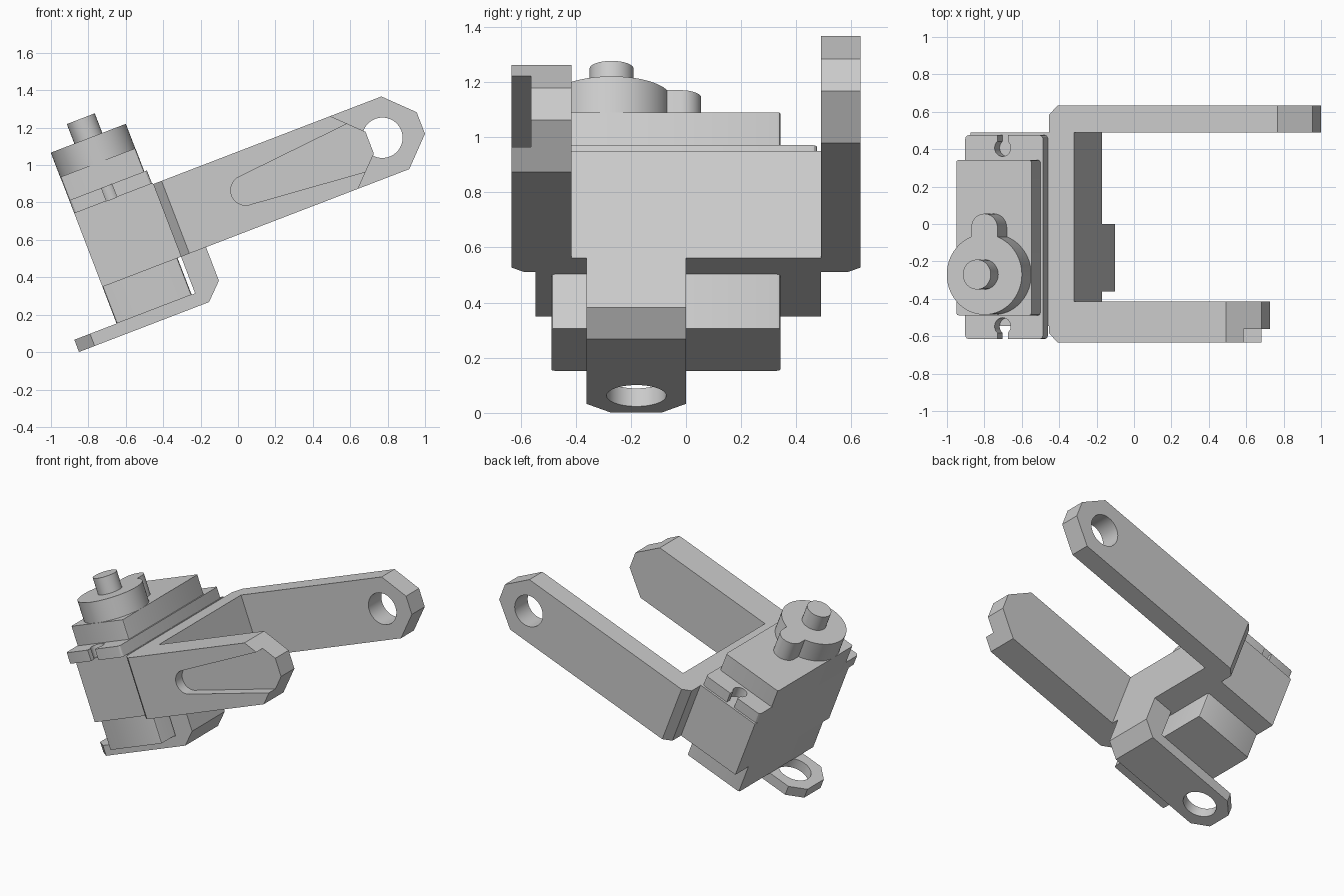
import bpy, bmesh
from math import radians, pi, sin, cos
from mathutils import Matrix

cube = bpy.data.objects.get("Cube")
if cube:
    bpy.data.objects.remove(cube, do_unlink=True)

grey = bpy.data.materials.new("plain_grey")
grey.use_nodes = True
grey.diffuse_color = (0.6, 0.6, 0.6, 1)
grey.node_tree.nodes["Principled BSDF"].inputs["Base Color"].default_value = (0.6, 0.6, 0.6, 1)

parts = []


def prism(name, outline, lo, hi, axis="z", bevel=None, keep=True):
    """Extrude an outline along z (plan) or y (side); bevel = (size, segments, edge rule)."""
    bm = bmesh.new()
    place = (lambda a, b: (a, b, lo)) if axis == "z" else (lambda a, b: (a, lo, b))
    face = bm.faces.new([bm.verts.new(place(a, b)) for a, b in outline])
    grown = bmesh.ops.extrude_face_region(bm, geom=[face])["geom"]
    move = (0, 0, hi - lo) if axis == "z" else (0, hi - lo, 0)
    bmesh.ops.translate(bm, verts=[v for v in grown if isinstance(v, bmesh.types.BMVert)], vec=move)
    bmesh.ops.recalc_face_normals(bm, faces=bm.faces)
    for size, segments, rule in bevel or []:
        edges = [e for e in bm.edges if rule(e.verts[0].co, e.verts[1].co)]
        bmesh.ops.bevel(bm, geom=edges, offset=size, segments=segments, profile=0.5, affect="EDGES")
    mesh = bpy.data.meshes.new(name)
    bm.to_mesh(mesh)
    bm.free()
    mesh.materials.append(grey)
    obj = bpy.data.objects.new(name, mesh)
    bpy.context.collection.objects.link(obj)
    if keep:
        parts.append(obj)
    return obj


def rect(x0, x1, y0, y1):
    return [(x0, y0), (x1, y0), (x1, y1), (x0, y1)]


def arc(cx, cy, r, start=0, end=2 * pi, n=48):
    closed = end - start > 6.28
    steps = n if closed else n - 1
    return [(cx + r * cos(start + (end - start) * i / steps),
             cy + r * sin(start + (end - start) * i / steps)) for i in range(n)]


def combine(obj, other, operation="DIFFERENCE"):
    mod = obj.modifiers.new("combine", "BOOLEAN")
    mod.operation, mod.object, mod.solver = operation, other, "EXACT"
    bpy.context.view_layer.objects.active = obj
    bpy.ops.object.modifier_apply(modifier=mod.name)
    bpy.data.objects.remove(other, do_unlink=True)


def upright(a, b):
    return abs(a.x - b.x) < 1e-4 and abs(a.y - b.y) < 1e-4


def along_y(a, b):
    return abs(a.x - b.x) < 1e-4 and abs(a.z - b.z) < 1e-4


# Main dimensions, in the untilted frame
LOW, HIGH, MID = 0.589, 1.005, 0.797
WALL, INNER = -0.10, 0.043
SIDE = 0.633
LEFT, RIGHT = -0.55, -0.12
AXIS = -0.336

# Forked bracket: two arms on a cross wall, ends and outer corners chamfered
fork = [(WALL, -SIDE), (1.06, -SIDE), (1.06, -0.415), (INNER, -0.415),
        (INNER, 0.49), (1.353, 0.49), (1.353, SIDE), (WALL, SIDE)]
bracket = prism("fork_bracket", fork, LOW, HIGH, bevel=[
    (0.146, 1, lambda a, b: along_y(a, b) and a.x > 1),
    (0.048, 1, lambda a, b: upright(a, b) and a.x < WALL + 0.01)])
combine(bracket, prism("hole_cutter", arc(1.133, MID, 0.108), 0.4, 0.8, "y", keep=False))

# Flared slot for the horn, open at the front arm tip
slot = arc(0.35, MID, 0.08, pi / 2, 3 * pi / 2, 24) + [(1.2, MID - 0.157), (1.2, MID + 0.157)]
combine(bracket, prism("slot_cutter", slot, -0.75, -0.562, "y", keep=False))

# Block holding the motor
prism("mounting_block", rect(LEFT, WALL, -0.545, 0.49), LOW, 1.01)

# Lower hooked tab with its pivot hole
hook = [(INNER, LOW), (INNER, 0.397), (-0.047, 0.309), (-0.792, 0.309),
        (-0.792, 0.379), (WALL, 0.379), (WALL, LOW)]
tab = prism("lower_tab", hook, -0.361, 0.0, "y", bevel=[
    (0.09, 1, lambda a, b: upright(a, b) and a.x < -0.7)])
combine(tab, prism("hole_cutter", arc(-0.62, -0.18, 0.108), 0.2, 0.5, keep=False))

# Motor body
soft = [(0.012, 2, upright)]
prism("motor_body", rect(LEFT, RIGHT, -0.488, 0.342), 0.379, 1.218, bevel=soft)

# Motor flange with a keyhole notch at each end
flange = prism("motor_flange", rect(LEFT, RIGHT + 0.015, -0.615, 0.475), 1.01, 1.085,
               bevel=[(0.02, 3, upright)])
for end, inward in ((-0.615, 1), (0.475, -1)):
    centre = end + inward * 0.068
    combine(flange, prism("hole_cutter", arc(AXIS, centre, 0.046, n=24), 0.9, 1.2, keep=False))
    neck = rect(AXIS - 0.03, AXIS + 0.03, min(centre, end - inward * 0.05),
                max(centre, end - inward * 0.05))
    combine(flange, prism("neck_cutter", neck, 0.9, 1.2, keep=False))

# Round gear housing with its small lobe, and the output shaft
housing = prism("gear_housing", arc(AXIS, -0.27, 0.215, n=64), 1.21, 1.358)
lobe = [(AXIS - 0.075, -0.2), (AXIS + 0.075, -0.2)] + arc(AXIS, -0.02, 0.075, 0, pi, 24)
combine(housing, prism("gear_lobe", lobe, 1.21, 1.358, keep=False), "UNION")
prism("output_shaft", arc(AXIS, -0.27, 0.08, n=32), 1.34, 1.47)

# Tilt the whole assembly and shade the round parts
tilt = Matrix.Translation((0, 0, -0.004)) @ Matrix.Rotation(radians(-21), 4, "Y")
for obj in parts:
    obj.data.transform(tilt)
    bpy.ops.object.select_all(action="DESELECT")
    obj.select_set(True)
    bpy.context.view_layer.objects.active = obj
    bpy.ops.object.shade_smooth_by_angle(angle=radians(25))
